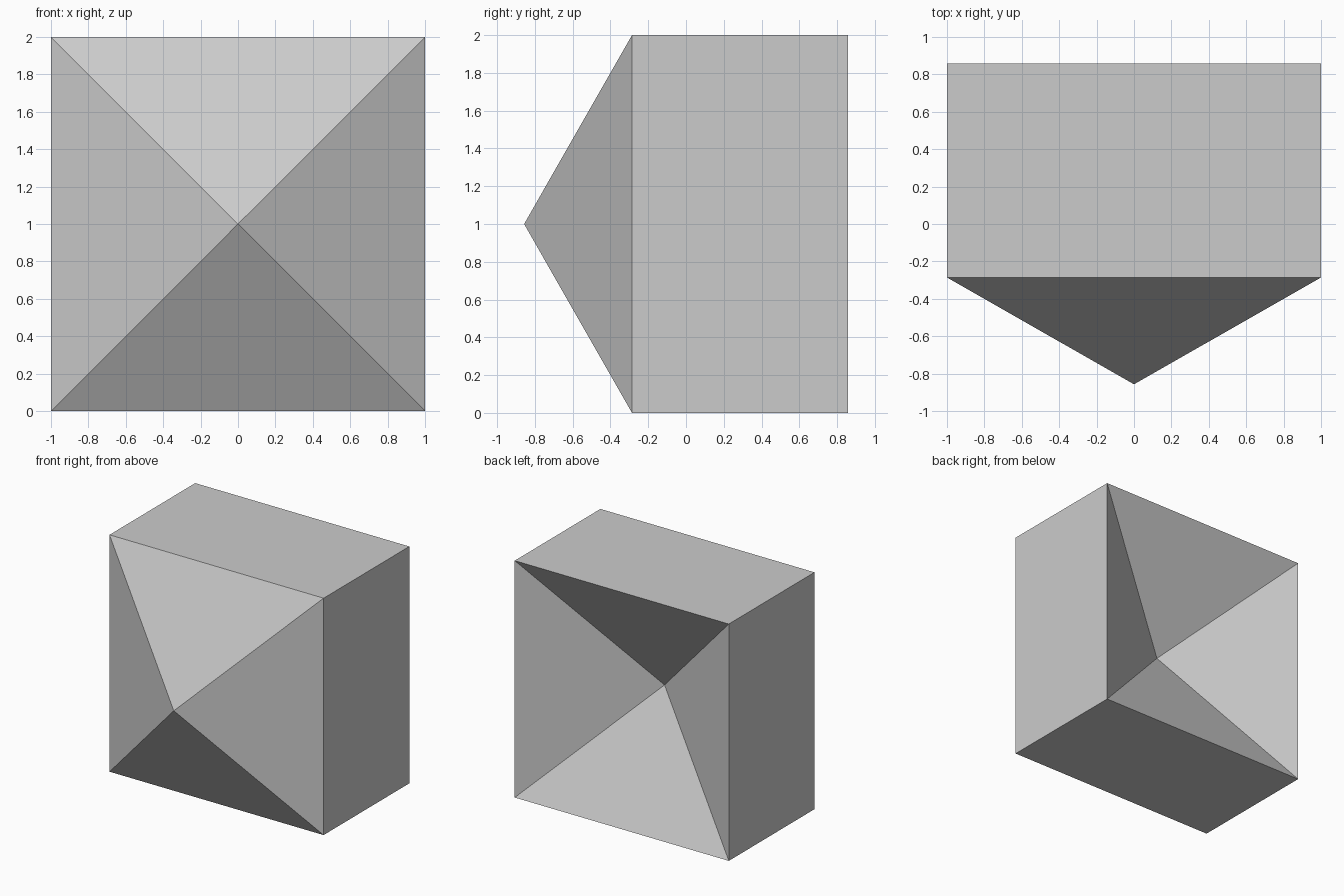
import bpy
import bmesh

if "Cube" in bpy.data.objects:
    bpy.data.objects.remove(bpy.data.objects["Cube"])

HALF = 1.0        # half of width and height
EDGE_Y = 0.857    # rear rim and front tip distance from centre
STEP_Y = 0.286    # front rim and rear hollow tip distance from centre

grey = bpy.data.materials.new("plain grey")
grey.diffuse_color = (0.6, 0.6, 0.6, 1.0)
grey.use_nodes = True
grey.node_tree.nodes["Principled BSDF"].inputs["Base Color"].default_value = grey.diffuse_color

bm = bmesh.new()


def square_ring(y):
    """Four corners of the square section at depth y."""
    return [bm.verts.new((x * HALF, y, HALF + z * HALF))
            for x, z in ((-1, -1), (1, -1), (1, 1), (-1, 1))]


# Square sleeve with a raised front point and a matching rear hollow
front, back = square_ring(-STEP_Y), square_ring(EDGE_Y)
front_tip = bm.verts.new((0, -EDGE_Y, HALF))
hollow_tip = bm.verts.new((0, STEP_Y, HALF))
for i in range(4):
    j = (i + 1) % 4
    bm.faces.new((front[i], back[i], back[j], front[j]))
    bm.faces.new((front[i], front[j], front_tip))
    bm.faces.new((back[j], back[i], hollow_tip))
bmesh.ops.recalc_face_normals(bm, faces=bm.faces[:])

mesh = bpy.data.meshes.new("pointed_block")
bm.to_mesh(mesh)
bm.free()
mesh.materials.append(grey)
block = bpy.data.objects.new("pointed_block", mesh)
bpy.context.collection.objects.link(block)
